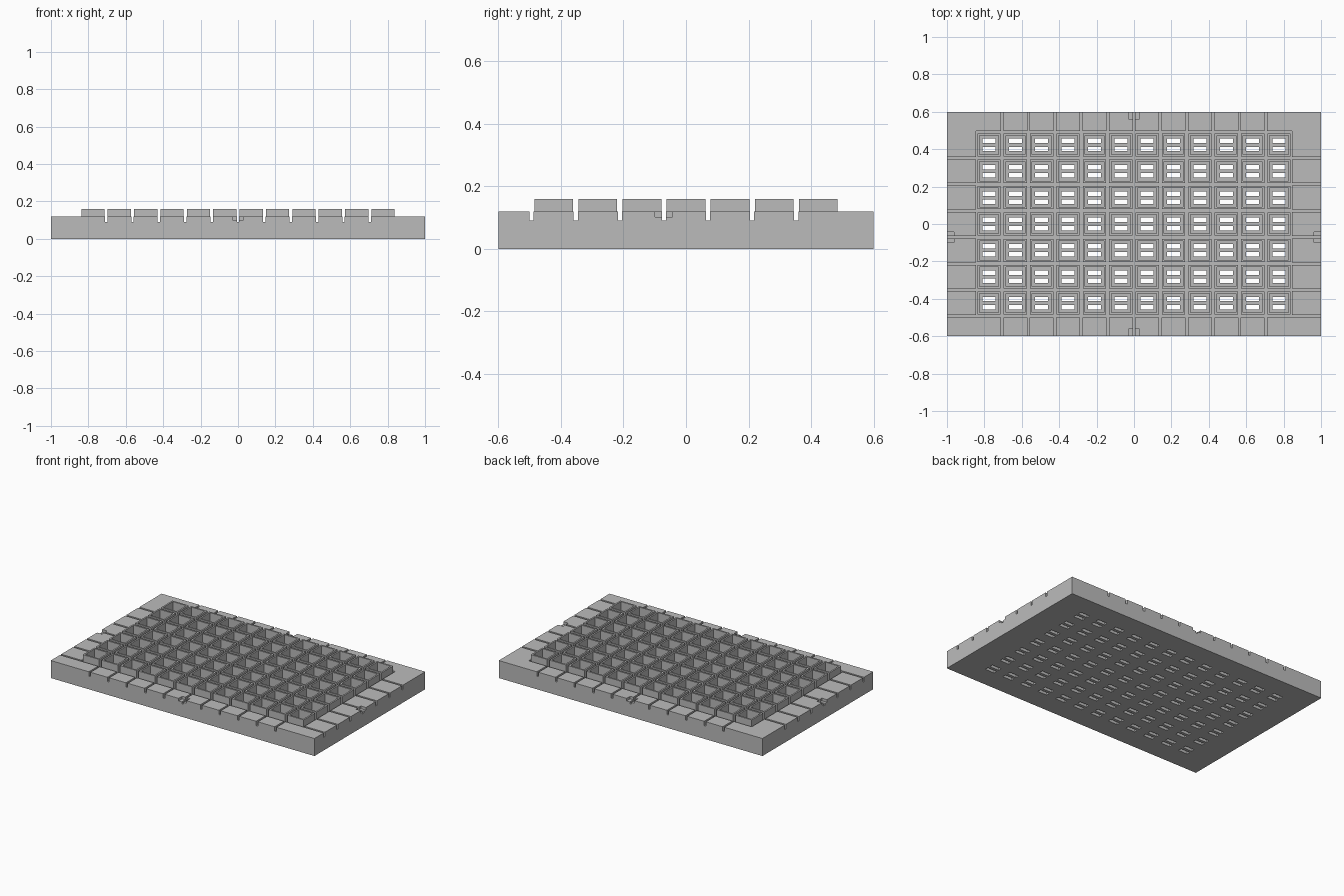
import bpy
import bmesh
from mathutils import Matrix, Vector

if "Cube" in bpy.data.objects:
    bpy.data.objects.remove(bpy.data.objects["Cube"], do_unlink=True)

COLS, ROWS, PITCH = 12, 7, 0.141
LENGTH, WIDTH = 2.0, 1.2
PLATE_TOP, CELL_TOP = 0.12, 0.16
GROOVE_Z, FLOOR_Z = 0.09, 0.07
CELL, CAVITY, GROOVE = 0.124, 0.102, 0.013

grey = bpy.data.materials.new("mid grey")
grey.use_nodes = True
colour = (0.5, 0.5, 0.5, 1)
grey.diffuse_color = colour
grey.node_tree.nodes["Principled BSDF"].inputs["Base Color"].default_value = colour


def boxes(name, items):
    """One object holding boxes given as (centre x, centre y, size x, size y, low z, high z)."""
    bm = bmesh.new()
    for x, y, sx, sy, low, high in items:
        place = Matrix.Translation(Vector((x, y, (low + high) / 2)))
        scale = Matrix.Diagonal((sx, sy, high - low, 1))
        bmesh.ops.create_cube(bm, size=1, matrix=place @ scale)
    mesh = bpy.data.meshes.new(name)
    bm.to_mesh(mesh)
    bm.free()
    mesh.materials.append(grey)
    obj = bpy.data.objects.new(name, mesh)
    bpy.context.collection.objects.link(obj)
    return obj


def combine(target, tool, operation):
    """Add an exact boolean to the target and hide its tool."""
    mod = target.modifiers.new(tool.name, "BOOLEAN")
    mod.operation = operation
    mod.object = tool
    mod.solver = "EXACT"
    mod.use_self = True
    tool.hide_render = True
    tool.hide_set(True)


xs = [(i - (COLS - 1) / 2) * PITCH for i in range(COLS)]
ys = [(j - (ROWS - 1) / 2) * PITCH for j in range(ROWS)]
cells = [(x, y) for x in xs for y in ys]

# Base plate
tray = boxes("cell_tray", [(0, 0, LENGTH, WIDTH, 0, PLATE_TOP)])

# Recess around the cells, saw grooves out to the edges, and edge notches
recess = boxes("recess_cutter", [(0, 0, 1.692, 0.992, GROOVE_Z, 0.3)])
lengthwise = boxes("lengthwise_groove_cutter",
                   [(0, y - PITCH / 2, 2.2, GROOVE, GROOVE_Z, 0.3) for y in ys])
crosswise = boxes("crosswise_groove_cutter",
                  [(x + PITCH / 2, 0, GROOVE, 1.4, GROOVE_Z, 0.3) for x in xs[:-1]])
notch_items = []
for side in (-1, 1):
    notch_items.append((0, side * WIDTH / 2, 0.06, 0.076, 0.102, 0.3))
    notch_items.append((side * LENGTH / 2, -PITCH / 2, 0.076, 0.056, 0.102, 0.3))
notches = boxes("notch_cutter", notch_items)

# Raised cells with open tops and a pair of slots through each floor
blocks = boxes("cell_blocks", [(x, y, CELL, CELL, 0.08, CELL_TOP) for x, y in cells])
cavities = boxes("cavity_cutter", [(x, y, CAVITY, CAVITY, FLOOR_Z, 0.3) for x, y in cells])
slots = boxes("slot_cutter", [(x, y + side * 0.022, 0.07, 0.024, -0.1, 0.2)
                              for x, y in cells for side in (-1, 1)])

for cutter in (recess, lengthwise, crosswise, notches):
    combine(tray, cutter, "DIFFERENCE")
combine(tray, blocks, "UNION")
combine(tray, cavities, "DIFFERENCE")
combine(tray, slots, "DIFFERENCE")

# Bake the result and discard the helpers
graph = bpy.context.evaluated_depsgraph_get()
baked = bpy.data.meshes.new_from_object(tray.evaluated_get(graph))
tray.modifiers.clear()
tray.data = baked
baked.name = "cell_tray"
for helper in (recess, lengthwise, crosswise, notches, blocks, cavities, slots):
    bpy.data.objects.remove(helper, do_unlink=True)
